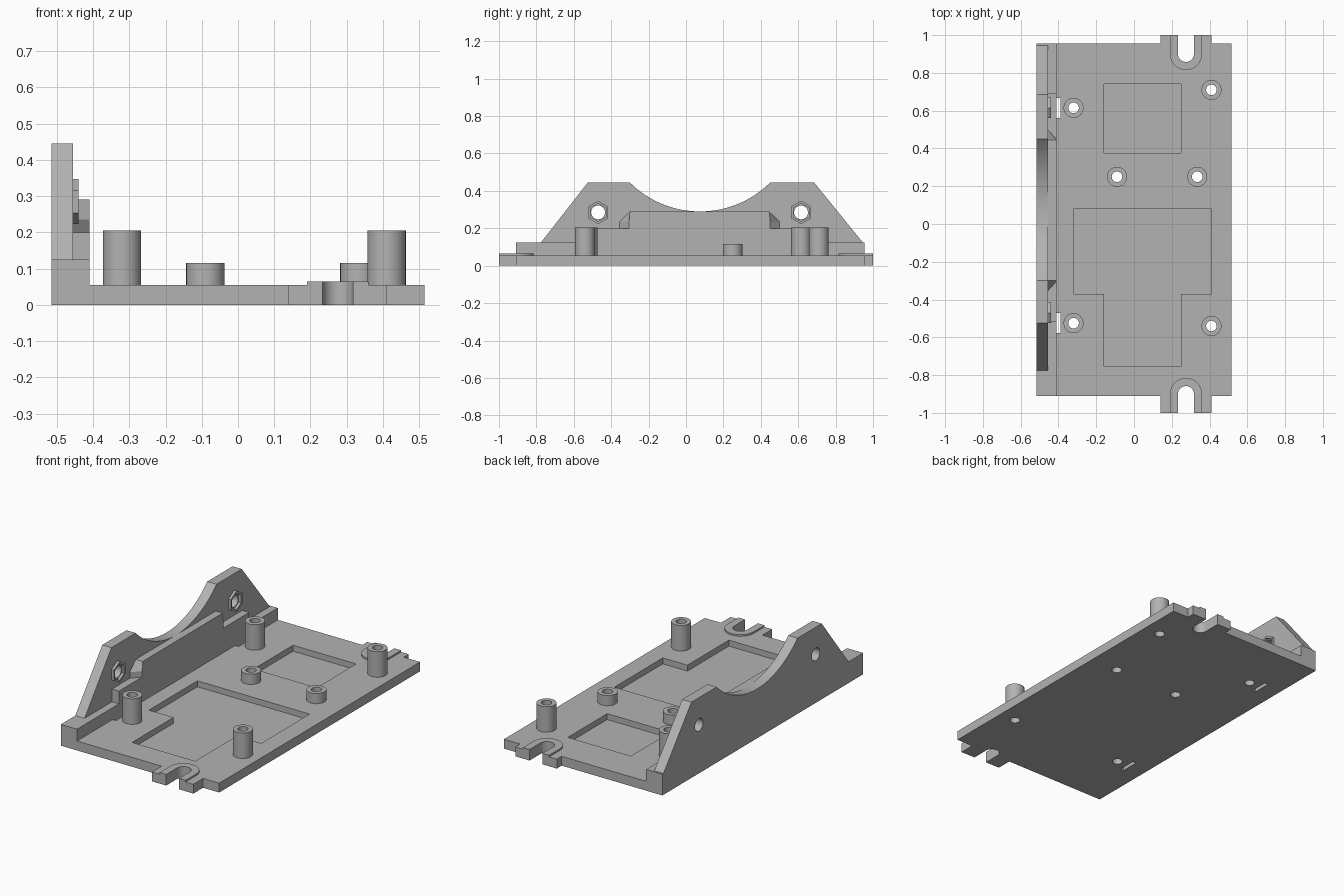
import bpy, bmesh, math
from mathutils import Vector

cube = bpy.data.objects.get("Cube")
if cube:
    bpy.data.objects.remove(cube, do_unlink=True)

grey = bpy.data.materials.new("plain grey")
grey.use_nodes = True
colour = (0.45, 0.45, 0.45, 1)
grey.diffuse_color = colour
grey.node_tree.nodes["Principled BSDF"].inputs["Base Color"].default_value = colour


def make(name, bm):
    bmesh.ops.recalc_face_normals(bm, faces=bm.faces)
    mesh = bpy.data.meshes.new(name)
    bm.to_mesh(mesh)
    bm.free()
    mesh.materials.append(grey)
    ob = bpy.data.objects.new(name, mesh)
    bpy.context.collection.objects.link(ob)
    return ob


def prism(name, pts, lo, hi, axis="z"):
    """Extrude a 2D outline along z (outline in x, y) or x (outline in y, z)."""
    bm = bmesh.new()
    place = (lambda u, v: (u, v, lo)) if axis == "z" else (lambda u, v: (lo, u, v))
    face = bm.faces.new([bm.verts.new(place(*p)) for p in pts])
    move = Vector((0, 0, hi - lo)) if axis == "z" else Vector((hi - lo, 0, 0))
    new = bmesh.ops.extrude_face_region(bm, geom=[face])["geom"]
    bmesh.ops.translate(bm, vec=move, verts=[g for g in new if isinstance(g, bmesh.types.BMVert)])
    return make(name, bm)


def rect(x0, x1, y0, y1):
    return [(x0, y0), (x1, y0), (x1, y1), (x0, y1)]


def arc(cx, cy, r, a0, a1, n):
    angles = [math.radians(a0 + (a1 - a0) * i / n) for i in range(n + 1)]
    return [(cx + r * math.cos(a), cy + r * math.sin(a)) for a in angles]


def circle(cx, cy, r, n=32, start=0):
    return arc(cx, cy, r, start, start + 360, n)[:-1]


def select(ob):
    bpy.ops.object.select_all(action="DESELECT")
    ob.select_set(True)
    bpy.context.view_layer.objects.active = ob


def cut(ob, *cutters):
    for c in cutters:
        select(ob)
        m = ob.modifiers.new("cut", "BOOLEAN")
        m.operation, m.object, m.solver = "DIFFERENCE", c, "EXACT"
        bpy.ops.object.modifier_apply(modifier=m.name)
        bpy.data.objects.remove(c, do_unlink=True)


TOP = 0.055
LEFT, RIGHT = -0.515, 0.515
FRONT, BACK = -0.91, 0.955
LEDGE, WEB = -0.41, -0.455
SLOT_X, SLOT_Y, SLOT_R, RIM_R = 0.275, 0.9, 0.042, 0.085

# Base plate with a tab at each end
plate = prism("base_plate", [
    (LEFT, FRONT), (0.14, FRONT), (0.14, -1), (0.41, -1), (0.41, FRONT), (RIGHT, FRONT),
    (RIGHT, BACK), (0.41, BACK), (0.41, 1), (0.14, 1), (0.14, BACK), (LEFT, BACK)], 0, TOP)

# Shallow pockets
cut(plate,
    prism("pocket", rect(-0.16, 0.25, 0.375, 0.74), 0.02, 0.2),
    prism("pocket", [(-0.32, 0.08), (-0.32, -0.37), (-0.16, -0.37), (-0.16, -0.755),
                     (0.25, -0.755), (0.25, -0.37), (0.41, -0.37), (0.41, 0.08)], 0.02, 0.2))

# Open mounting slots with raised rims
for side, s in (("front", -1), ("back", 1)):
    inner = [(x, s * y) for x, y in arc(SLOT_X, SLOT_Y, SLOT_R, 180, 360, 20)]
    outer = [(x, s * y) for x, y in arc(SLOT_X, SLOT_Y, RIM_R, 360, 180, 24)]
    cut(plate, prism("slot", [(SLOT_X - SLOT_R, s * 1.1)] + inner
                     + [(SLOT_X + SLOT_R, s * 1.1)], -0.1, 0.2))
    prism(side + "_slot_rim", [(SLOT_X - SLOT_R, s)] + inner
          + [(SLOT_X + SLOT_R, s), (SLOT_X + RIM_R, s)] + outer
          + [(SLOT_X - RIM_R, s)], TOP, 0.065)

# Hollow standoffs with holes through the plate
posts = [(-0.32, 0.615, 0.205), (-0.32, -0.525, 0.205), (0.41, 0.71, 0.205),
         (0.41, -0.54, 0.205), (-0.09, 0.25, 0.115), (0.335, 0.25, 0.115)]
for i, (x, y, h) in enumerate(posts):
    post = prism(f"standoff_{i + 1}", circle(x, y, 0.053), TOP, h)
    cut(post, prism("bore", circle(x, y, 0.028), -0.1, 0.4))
    cut(plate, prism("bore", circle(x, y, 0.028), -0.1, 0.4))

# Narrow slits beside the wall
for y in (0.615, -0.525):
    cut(plate, prism("slit", rect(LEDGE, -0.388, y - 0.053, y + 0.053), -0.1, 0.2))

# Side wall: stepped ledge
prism("wall_ledge", [(FRONT, TOP), (BACK, TOP), (BACK, 0.125), (0.69, 0.125), (0.69, 0.2),
                     (-0.52, 0.2), (-0.52, 0.125), (FRONT, 0.125)], WEB, LEDGE, "x")

# Side wall: tall web with a circular scoop
scoop_r, scoop_y, scoop_z = 0.531, 0.075, 0.821
half = math.degrees(math.asin(0.375 / scoop_r))
web = prism("wall_web", [(FRONT, TOP), (BACK, TOP), (BACK, 0.125), (0.945, 0.125), (0.685, 0.445)]
            + arc(scoop_y, scoop_z, scoop_r, 270 + half, 270 - half, 32)
            + [(-0.525, 0.445), (-0.775, 0.125), (FRONT, 0.125)], LEFT, WEB, "x")

# Thick middle rib with chamfered ends
rib = prism("wall_rib", [(-0.355, 0.2), (0.5, 0.2), (0.5, 0.235), (0.445, 0.29),
                         (-0.3, 0.29), (-0.355, 0.235)], WEB, LEDGE, "x")
for v in rib.data.vertices:
    if v.co.x > WEB + 0.01:
        v.co.y = max(-0.305, min(0.45, v.co.y))
bm = bmesh.new()
bm.from_mesh(rib.data)
bmesh.ops.remove_doubles(bm, verts=bm.verts, dist=0.006)
bm.to_mesh(rib.data)
bm.free()

# Bolt holes with hexagonal nut sockets
for side, y in (("front", -0.47), ("back", 0.615)):
    z = 0.285
    cut(web, prism("bolt_hole", circle(y, z, 0.037), -0.7, -0.3, "x"))
    socket = prism(side + "_nut_socket", circle(y, z, 0.062, 6, 30), WEB, -0.44, "x")
    cut(socket, prism("nut", circle(y, z, 0.048, 6, 30), -0.6, -0.3, "x"))

# Smooth round walls, sharp edges elsewhere
for ob in list(bpy.context.scene.objects):
    if ob.type == "MESH" and grey.name in ob.data.materials:
        select(ob)
        bpy.ops.object.shade_smooth_by_angle(angle=math.radians(30))
